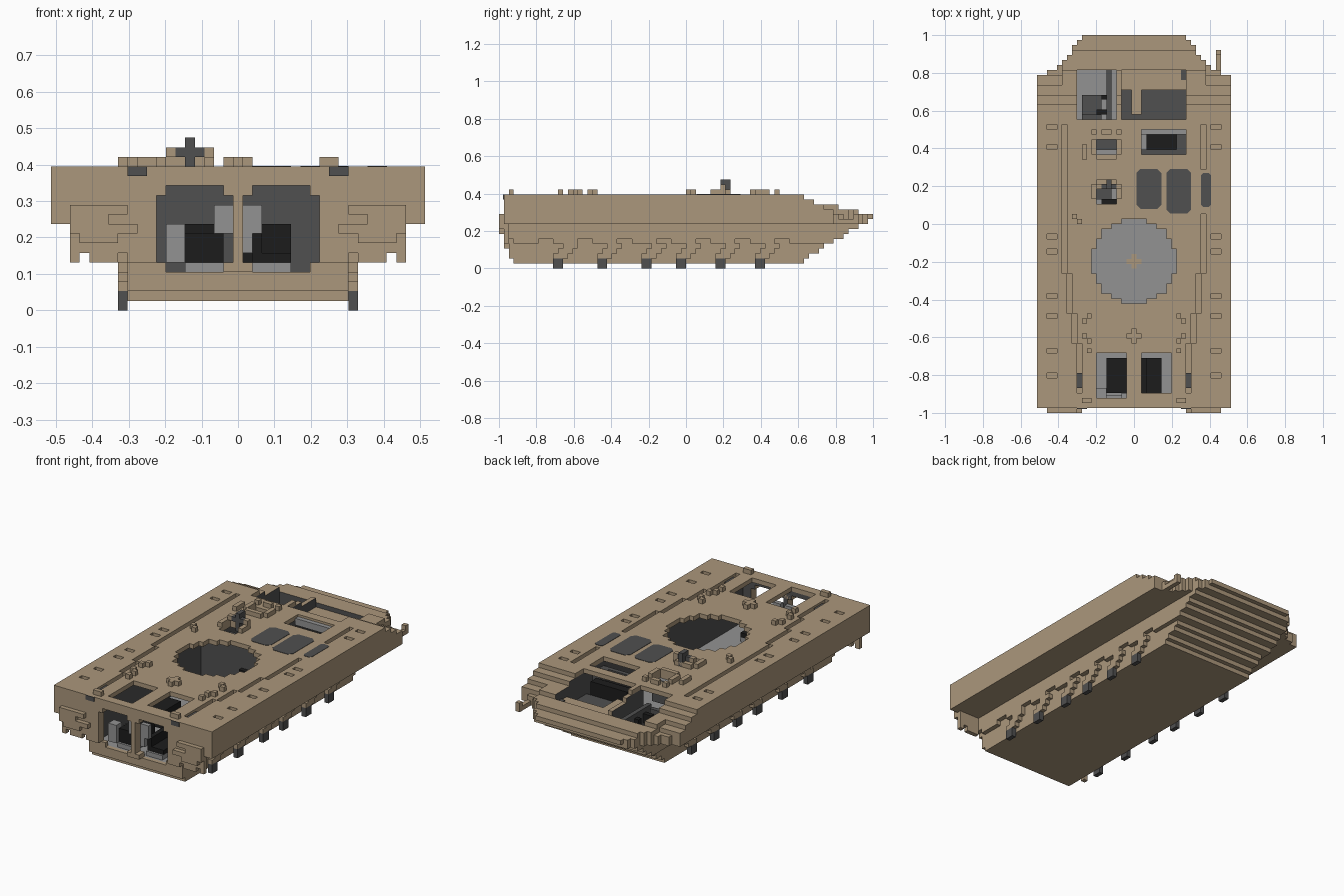
import bpy
import bmesh
from mathutils import Matrix, Vector

old = bpy.data.objects.get("Cube")
if old:
    bpy.data.objects.remove(old, do_unlink=True)

U = 2 / 76  # size of one block


def material(name, r, g, b):
    m = bpy.data.materials.new(name)
    m.use_nodes = True
    m.diffuse_color = (r, g, b, 1)
    m.node_tree.nodes["Principled BSDF"].inputs["Base Color"].default_value = (r, g, b, 1)
    return m


TAN = material("desert tan", .41, .31, .2)
GRAY = material("light gray", .29, .29, .29)
DARK = material("dark gray", .08, .08, .08)
BLACK = material("near black", .012, .012, .012)


def add_object(name, bm, mats):
    mesh = bpy.data.meshes.new(name)
    bm.to_mesh(mesh)
    bm.free()
    for m in mats:
        mesh.materials.append(m)
    obj = bpy.data.objects.new(name, mesh)
    bpy.context.collection.objects.link(obj)


def part(name, mat, boxes, mirror=False):
    """Boxes as (first i, last i, j0, j1, k0, k1) in blocks; i counts from the middle."""
    bm = bmesh.new()
    for a, b, j0, j1, k0, k1 in boxes:
        for s in ((1, -1) if mirror else (1,)):
            size = (b - a + 1, j1 - j0, k1 - k0)
            mid = Vector((s * (a + b) / 2, (j0 + j1) / 2 - 38, (k0 + k1) / 2))
            bmesh.ops.create_cube(bm, size=1, matrix=Matrix.Translation(mid * U)
                                  @ Matrix.Diagonal((*[n * U for n in size], 1)))
    add_object(name, bm, [mat])


# Outline of the hull
def half_width(j):
    return 19 if j < 68 else (17, 15, 14, 13, 12, 12, 11, 10)[j - 68]


def top(i, j):
    if abs(i) > 14 and j >= 66:
        return 12 if j < 68 else 11
    return next(t for end, t in ((62, 15), (64, 14), (69, 13), (73, 12), (76, 11)) if j < end)


def bottom(j):
    return 1 if j < 62 else 1 + round((j - 60) * .6)


def is_hull(i, j, k):
    a = abs(i)
    if a > half_width(j) or not bottom(j) <= k < top(i, j):
        return False
    if (j < 2 and k < 5) or (j < 3 and k < 2):
        return False
    if a > 12:
        return k >= 9
    if a == 12:
        return k >= (6 if j % 8 < 3 and j < 62 else 5)
    return True


solid = {(i, j, k) for i in range(-19, 20) for j in range(1, 76)
         for k in range(1, 15) if is_hull(i, j, k)}
inside = set()


def carve(i0, i1, j0, j1, k0, k1, room=False):
    cells = {(i, j, k) for i in range(i0, i1 + 1) for j in range(j0, j1) for k in range(k0, k1)}
    solid.difference_update(cells)
    if room:
        inside.update(cells)


# Crew room, engine bay and driver bay
carve(-10, 10, 3, 58, 4, 14, True)
for i0, i1 in ((-11, -4), (-2, 10)):
    carve(i0, i1, 58, 59, 7, 14, True)
    carve(i0, i1, 59, 69, 7, 15, True)

# Rear doorways with clipped corners
for s in (-1, 1):
    for a, b, k0, k1 in ((1, 8, 5, 12), (2, 7, 4, 13)):
        lo, hi = sorted((s * a, s * b))
        carve(lo, hi, 1, 3, k0, k1)

# Turret ring opening
for i in range(-8, 9):
    for j in range(22, 39):
        if i * i + (j - 30) ** 2 < 73:
            solid.discard((i, j, 14))

# Roof hatches
carve(-7, -2, 3, 12, 14, 15)
carve(2, 7, 4, 12, 14, 15)
carve(-7, -4, 52, 55, 14, 15)
carve(-7, -4, 42, 46, 14, 15)
carve(2, 10, 52, 57, 14, 15)

# Tie-down pockets and cable grooves in the deck
for j in (7, 12, 19, 23, 32, 35, 53, 57):
    for s in (-17, 16):
        carve(s, s + 1, j, j + 1, 14, 15)
for s in (-1, 1):
    for i, j0, j1 in ((14, 28, 40), (14, 49, 58), (13, 20, 28), (12, 14, 20), (11, 4, 14)):
        carve(s * i, s * i, j0, j1, 14, 15)
carve(-14, -14, 40, 49, 14, 15)

# Hull skin: one quad on every exposed block side
bm = bmesh.new()
verts = {}


def corner(p):
    if p not in verts:
        verts[p] = bm.verts.new(((p[0] - .5) * U, (p[1] - 38) * U, p[2] * U))
    return verts[p]


for cell in solid:
    for axis in range(3):
        for side in (0, 1):
            near = list(cell)
            near[axis] += 2 * side - 1
            near = tuple(near)
            if near in solid:
                continue
            u, v = (axis + 1) % 3, (axis + 2) % 3
            ring = []
            for du, dv in ((0, 0), (1, 0), (1, 1), (0, 1)):
                p = list(cell)
                p[axis] += side
                p[u] += du
                p[v] += dv
                ring.append(corner(tuple(p)))
            face = bm.faces.new(ring if side else ring[::-1])
            if near in inside and near[2] < 14:
                face.material_index = 1 if axis == 2 and side else 2
bmesh.ops.dissolve_limit(bm, angle_limit=.01, verts=bm.verts[:], edges=bm.edges[:],
                         delimit={'MATERIAL'})
add_object("hull", bm, [TAN, GRAY, DARK])

# Grilles on the deck: thin plates with clipped corners
bm = bmesh.new()
for x0, x1, y0, y1, cut in ((.013, .145, .08, .292, .022), (.171, .303, .055, .292, .022),
                            (.355, .408, .09, .27, .012)):
    outline = [(x0 + cut, y0), (x1 - cut, y0), (x1, y0 + cut), (x1, y1 - cut),
               (x1 - cut, y1), (x0 + cut, y1), (x0, y1 - cut), (x0, y0 + cut)]
    face = bm.faces.new([bm.verts.new((x, y, 15 * U)) for x, y in outline])
    lifted = bmesh.ops.extrude_face_region(bm, geom=[face])["geom"]
    bmesh.ops.translate(bm, vec=(0, 0, .002),
                        verts=[g for g in lifted if isinstance(g, bmesh.types.BMVert)])
bmesh.ops.recalc_face_normals(bm, faces=bm.faces[:])
add_object("deck_grilles", bm, [DARK])

# Running gear: stepped arms and hub stubs
hubs = (11, 20, 29, 36, 44, 52)
part("suspension_arms", TAN, [b for j in hubs for b in
     ((12, 12, j, j + 3, 2, 3), (12, 12, j + 1, j + 4, 3, 4), (12, 12, j + 2, j + 5, 4, 5))], True)
part("hub_stubs", DARK, [(12, 12, j, j + 2, 0, 2) for j in hubs], True)

# Rear fittings
part("rear_mudflaps", TAN, [(13, 15, 1, 2, 5, 9), (16, 16, 1, 2, 6, 9), (17, 17, 1, 2, 5, 9)], True)
part("rear_bumpers", TAN, [(11, 17, 0, 1, 8, 9), (12, 15, 0, 1, 10, 11), (14, 17, 0, 1, 9, 11),
                           (13, 16, 0, 1, 7, 8)], True)
part("rear_lamps", DARK, [(10, 11, .8, 1, 14, 15), (11, 11, 5, 8, 14, 14.5)], True)
part("lamp_guards", TAN, [(9, 10, 2, 3, 15, 16)], True)
part("door_post_caps", TAN, [(-1, 1, 1, 3, 12, 13), (-1, 1, 1, 3, 4, 5)])

# Deck fittings
part("deck_studs", TAN, [(9, 9, 19, 20, 15, 16), (10, 10, 18, 19, 15, 16), (9, 9, 14, 15, 15, 16),
                         (10, 10, 15, 16, 15, 16), (9, 9, 12, 13, 15, 16)], True)
part("deck_cross", TAN, [(-1, 1, 15, 16, 15, 16), (0, 0, 14, 17, 15, 16)])
part("side_studs", TAN, [(-12, -12, 39, 40, 15, 16), (-11, -11, 38, 39, 15, 16),
                         (-10, -10, 51, 54, 15, 16)])
part("forward_hatch_ring", TAN, [(-8, -8, 52, 55, 15, 16), (-3, -3, 52, 55, 15, 16),
                                 (-7, -4, 51, 52, 15, 16), (-8, -8, 56, 57, 15, 16),
                                 (-6, -5, 56, 57, 15, 16), (-3, -3, 56, 57, 15, 16)])
part("gunner_hatch_ring", TAN, [(-8, -8, 43, 46, 15, 16), (-3, -3, 43, 46, 15, 16),
                                (-7, -4, 46, 47, 15, 16), (-7, -7, 45, 46, 16, 17),
                                (-3, -3, 45, 46, 16, 17)])
part("sight_mast", DARK, [(-5, -5, 45, 47, 14, 18), (-6, -4, 45, 46, 16, 17)])
part("hatch_seats", DARK, [(-7, -5, 43, 46, 10, 13), (-7, -4, 53, 55, 10, 13)])
part("hatch_trays", GRAY, [(-7, -7, 42, 43, 11, 14), (-7, -4, 52, 53, 11, 14),
                           (2, 10, 56, 57, 13, 14.5)])
part("gunner_footrest", BLACK, [(-6, -4, 42, 43, 11, 14)])

# Crew room furniture
part("bench_bases", GRAY, [(2, 5, 3.5, 11, 4, 5)], True)
part("right_bench", BLACK, [(-5, -2, 4, 11, 5, 8), (-6, -2, 14, 20, 5, 9)])
part("left_bench", BLACK, [(2, 5, 4, 11, 5, 6), (2, 2, 4, 11, 6, 8)])
part("door_gear", GRAY, [(-2, -1, 3, 4, 8, 11), (1, 1, 3, 4, 6, 11), (2, 2, 3, 4, 8, 11),
                         (-7, -6, 3, 5, 5, 9)])
part("bulkhead", DARK, [(-10, 10, 40, 41, 4, 14)])
part("bulkhead_locker", BLACK, [(0, 5, 39, 40, 4, 9)])
part("floor_pivot", TAN, [(-1, 1, 30, 31, 4, 4.3), (0, 0, 29, 32, 4, 4.3)])

# Engine and driver bays
part("engine_block", BLACK, [(3, 9, 51, 56, 4, 11), (1, 9, 56, 58, 4, 12)])
part("radiator_frames", DARK, [(2, 10, 52, 53, 10, 13), (9, 10, 53, 56, 9, 13)])
part("engine_floor", DARK, [(-2, 10, 58, 65, 7, 9)])
part("engine_ramp", TAN, [(-2, 10, 65, 69, 7, 11), (0, 1, 60, 65, 9, 11)])
part("ramp_edge", DARK, [(10, 10, 67, 69, 11, 11.3)])
part("driver_seat", DARK, [(-10, -7, 60, 64, 7, 8), (-10, -7, 59, 60, 8, 11)])
part("driver_console", DARK, [(-5, -5, 58, 69, 7, 11)])
part("driver_controls", BLACK, [(-7, -6, 60, 61, 8, 10), (-6, -6, 63, 64, 8, 10)])

# Front fittings
part("mirror_rod", TAN, [(17, 17, 69, 73, 9, 10), (17, 17, 72, 73, 10, 11)])
